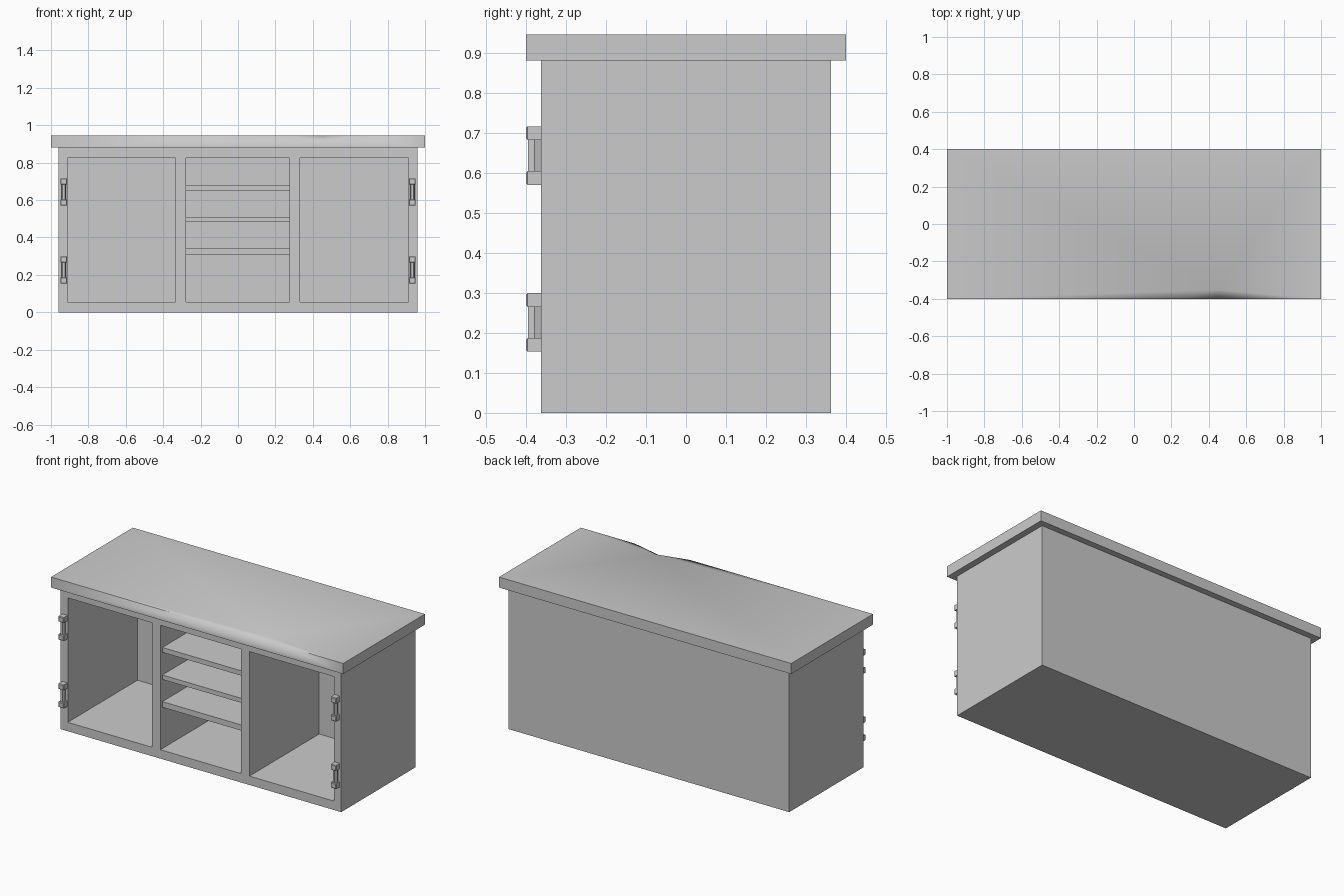
import bpy, bmesh
from mathutils import Vector, Matrix

if "Cube" in bpy.data.objects:
    bpy.data.objects.remove(bpy.data.objects["Cube"], do_unlink=True)

GREY = (0.6, 0.6, 0.6, 1.0)
grey = bpy.data.materials.new("plain_grey")
grey.use_nodes = True
grey.diffuse_color = GREY
grey.node_tree.nodes["Principled BSDF"].inputs["Base Color"].default_value = GREY


def finish(name, bm):
    bmesh.ops.recalc_face_normals(bm, faces=bm.faces)
    mesh = bpy.data.meshes.new(name)
    bm.to_mesh(mesh)
    bm.free()
    mesh.materials.append(grey)
    obj = bpy.data.objects.new(name, mesh)
    bpy.context.collection.objects.link(obj)
    return obj


def add_box(bm, low, high):
    low, high = Vector(low), Vector(high)
    size = high - low
    matrix = Matrix.Translation((low + high) / 2) @ Matrix.Diagonal((*size, 1))
    return bmesh.ops.create_cube(bm, size=1, matrix=matrix)["verts"]


FRONT, BACK, INNER_BACK = -0.362, 0.362, 0.32
FLOOR, CEILING = 0.055, 0.825
BAYS = [(-0.912, -0.335), (-0.278, 0.275), (0.332, 0.912)]

# Carcass: cut the front face along the bay edges, then push each bay inwards
bm = bmesh.new()
add_box(bm, (-0.96, FRONT, 0), (0.96, BACK, 0.88))
cuts = [((x, 0, 0), (1, 0, 0)) for bay in BAYS for x in bay]
cuts += [((0, 0, z), (0, 0, 1)) for z in (FLOOR, CEILING)]
for point, normal in cuts:
    faces = [f for f in bm.faces if f.calc_center_median().y < FRONT + 0.001]
    edges = {e for f in faces for e in f.edges}
    bmesh.ops.bisect_plane(bm, geom=faces + list(edges), plane_co=point, plane_no=normal)
for left, right in BAYS:
    for f in list(bm.faces):
        c = f.calc_center_median()
        if c.y < FRONT + 0.001 and left < c.x < right and FLOOR < c.z < CEILING:
            pushed = bmesh.ops.extrude_discrete_faces(bm, faces=[f])["faces"][0]
            bmesh.ops.translate(bm, verts=pushed.verts, vec=(0, INNER_BACK - FRONT, 0))
finish("cabinet_body", bm)

# Three shelves in the middle bay
for i, (low, high) in enumerate([(0.31, 0.345), (0.482, 0.51), (0.65, 0.68)]):
    bm = bmesh.new()
    add_box(bm, (BAYS[1][0], FRONT + 0.02, low), (BAYS[1][1], INNER_BACK, high))
    finish(f"shelf_{i + 1}", bm)

# Worktop with a chip knocked out of its front edge
TOP = 0.945
bm = bmesh.new()
add_box(bm, (-1, -0.4, 0.88), (1, 0.4, TOP))
right_end, tip, left_end, low_tip = [bm.verts.new(p) for p in (
    (0.25, -0.4, TOP), (0.45, -0.352, TOP), (0.63, -0.4, TOP), (0.45, -0.4, TOP - 0.03))]
bm.verts.ensure_lookup_table()


def corner(x, y, z):
    return min(bm.verts, key=lambda v: (v.co - Vector((x, y, z))).length)


a, b = corner(-1, -0.4, TOP), corner(1, -0.4, TOP)
c, d = corner(1, 0.4, TOP), corner(-1, 0.4, TOP)
e, f = corner(-1, -0.4, 0.88), corner(1, -0.4, 0.88)
old = [face for face in bm.faces if abs(face.normal.z) < 2 and
       (all(v.co.z > 0.94 for v in face.verts) or all(v.co.y < -0.39 for v in face.verts))]
bmesh.ops.delete(bm, geom=old, context='FACES_ONLY')
for loop in ((a, right_end, tip, d), (tip, c, d), (tip, left_end, b, c),
             (e, low_tip, right_end, a), (e, f, low_tip), (f, b, left_end, low_tip),
             (right_end, low_tip, tip), (low_tip, left_end, tip)):
    bm.faces.new(loop)
worktop = finish("worktop", bm)
bpy.ops.object.select_all(action='DESELECT')
worktop.select_set(True)
bpy.context.view_layer.objects.active = worktop
bpy.ops.object.shade_smooth_by_angle(angle=1.05)

# Hinges: a six-sided pin between two chamfered knuckles
for side, x in (("right", -0.932), ("left", 0.932)):
    for level, z in (("lower", 0.226), ("upper", 0.643)):
        bm = bmesh.new()
        bmesh.ops.create_cone(
            bm, cap_ends=True, segments=6, radius1=1, radius2=1, depth=0.12,
            matrix=Matrix.Translation((x, -0.379, z)) @ Matrix.Diagonal((0.013, 0.018, 1, 1))
            @ Matrix.Rotation(0.5236 * 3, 4, 'Z'))
        for end in (-1, 1):
            middle = z + end * 0.056
            verts = add_box(bm, (x - 0.018, -0.4, middle - 0.017),
                            (x + 0.018, FRONT, middle + 0.017))
            edges = {ed for v in verts for ed in v.link_edges
                     if all(w.co.y < -0.39 for w in ed.verts)}
            bmesh.ops.bevel(bm, geom=list(edges), offset=0.004, segments=1, affect='EDGES')
        finish(f"{side}_{level}_hinge", bm)
